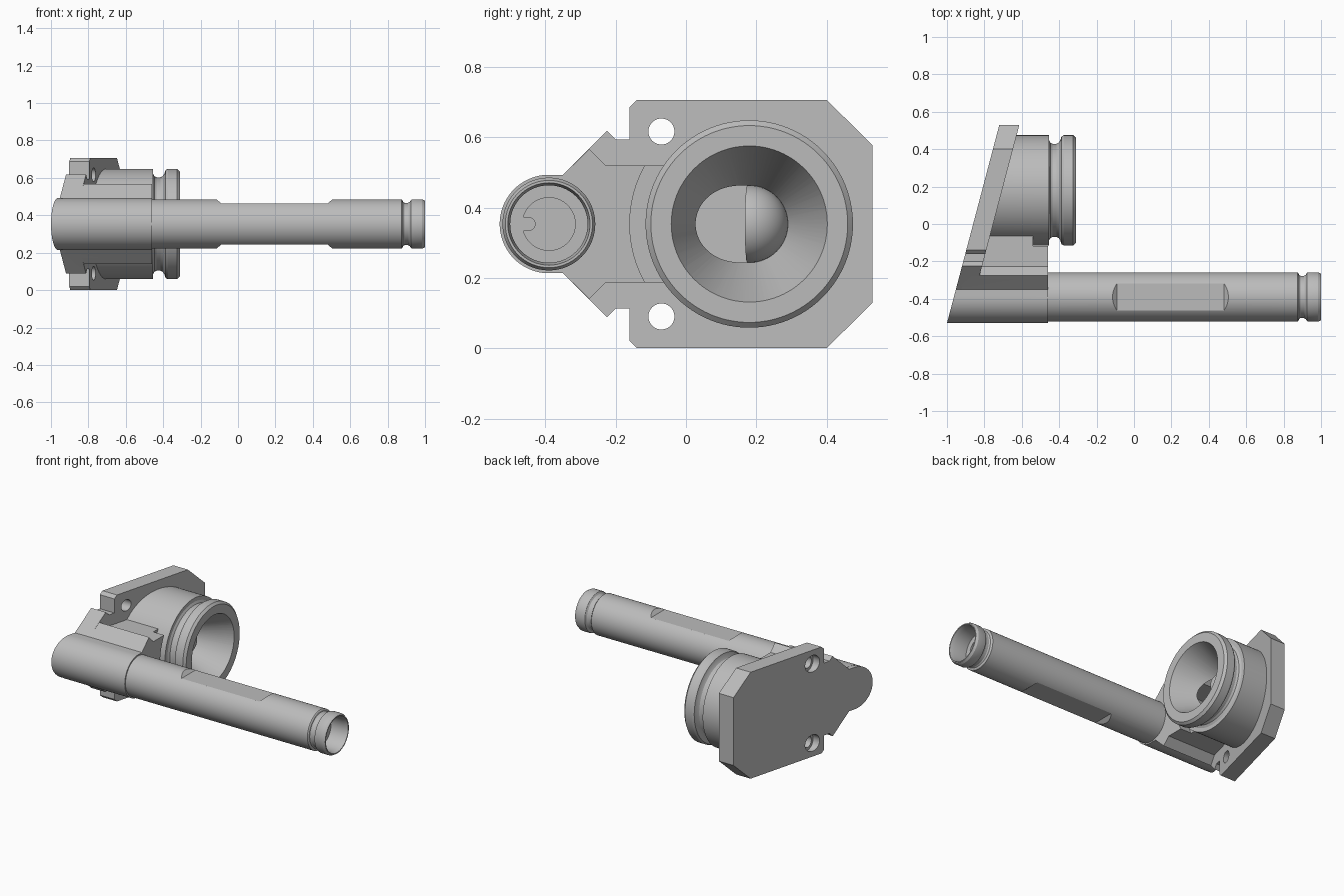
import bpy, bmesh, math
from mathutils import Vector, Matrix

cube = bpy.data.objects.get("Cube")
if cube:
    bpy.data.objects.remove(cube, do_unlink=True)

CZ = 0.3535          # height of the symmetry plane
TUBE_Y = -0.39       # tube axis
SOCKET_Y = 0.18      # socket axis
SLAB = 0.107         # slab thickness along x

grey = bpy.data.materials.new("machined grey")
grey.use_nodes = True
grey.diffuse_color = (0.5, 0.5, 0.5, 1)
grey.node_tree.nodes["Principled BSDF"].inputs["Base Color"].default_value = (0.5, 0.5, 0.5, 1)


def finish(name, bm):
    bmesh.ops.remove_doubles(bm, verts=bm.verts, dist=1e-5)
    bmesh.ops.recalc_face_normals(bm, faces=bm.faces)
    mesh = bpy.data.meshes.new(name)
    bm.to_mesh(mesh)
    bm.free()
    mesh.materials.append(grey)
    obj = bpy.data.objects.new(name, mesh)
    bpy.context.collection.objects.link(obj)
    return obj


def slanted(offset):
    return lambda y: -0.86 + 0.264 * y + offset


def flat(x):
    return lambda y: x


def prism(name, outline, back, front):
    """Extrude a (y, z) outline along x between two end surfaces."""
    bm = bmesh.new()
    a = [bm.verts.new((back(y), y, z)) for y, z in outline]
    b = [bm.verts.new((front(y), y, z)) for y, z in outline]
    bm.faces.new(a)
    bm.faces.new(b)
    for i in range(len(a)):
        j = (i + 1) % len(a)
        bm.faces.new((a[i], a[j], b[j], b[i]))
    return finish(name, bm)


def lathe(name, profile, y, z=CZ, steps=96):
    """Spin an (x, radius) profile about an axis along x."""
    bm = bmesh.new()
    vs = [bm.verts.new((x, y, z + r)) for x, r in profile]
    es = [bm.edges.new(p) for p in zip(vs, vs[1:])]
    bmesh.ops.spin(bm, geom=vs + es, cent=(0, y, z), axis=(1, 0, 0),
                   angle=math.tau, steps=steps)
    return finish(name, bm)


def rod(name, x0, x1, r, y, z=CZ, steps=96):
    return lathe(name, [(x0, 0), (x0, r), (x1, r), (x1, 0)], y, z, steps)


def arc(y, r, a0, a1, n):
    angles = [math.radians(a0 + (a1 - a0) * i / n) for i in range(n + 1)]
    return [(y + r * math.cos(a), r * math.sin(a)) for a in angles]


def mirrored(upper):
    """Close an upper half outline (y, height over centre) with its mirror."""
    lower = [(y, -h) for y, h in reversed(upper) if h > 1e-6]
    return [(y, CZ + h) for y, h in upper + lower]


def combine(target, tool, operation):
    mod = target.modifiers.new("combine", "BOOLEAN")
    mod.operation = operation
    mod.solver = "EXACT"
    mod.object = tool
    bpy.context.view_layer.objects.active = target
    bpy.ops.object.modifier_apply(modifier=mod.name)
    bpy.data.objects.remove(tool, do_unlink=True)


# Slanted mounting slab with the rounded tube end
slab_half = arc(TUBE_Y, 0.139, 180, 90, 24) + [
    (-0.35, 0.139), (-0.225, 0.265), (-0.2, 0.24), (-0.16, 0.24), (-0.16, 0.333),
    (-0.14, 0.353), (0.4, 0.353), (0.53, 0.225)]
body = prism("mounting_body", mirrored(slab_half), slanted(0), slanted(SLAB))

# Arm block between tube and socket, relieved around the socket
arm_half = arc(TUBE_Y, 0.14, 180, 90, 24) + [
    (-0.35, 0.14), (-0.275, 0.213), (-0.228, 0.166), (0.1, 0.166)]
arm = prism("arm_block", mirrored(arm_half), slanted(0.03), flat(-0.46))
combine(arm, rod("relief", -0.54, -0.2, 0.34, SOCKET_Y), "DIFFERENCE")
combine(body, arm, "UNION")

# Socket barrel, groove and flange
barrel = prism("barrel", mirrored(arc(SOCKET_Y, 0.295, 180, 0, 48)),
               slanted(0.06), flat(-0.455))
combine(body, barrel, "UNION")
flange = lathe("flange", [
    (-0.5, 0), (-0.5, 0.27), (-0.455, 0.27), (-0.447, 0.255), (-0.435, 0.249),
    (-0.415, 0.249), (-0.402, 0.256), (-0.393, 0.27), (-0.388, 0.288),
    (-0.375, 0.295), (-0.325, 0.295), (-0.31, 0.28), (-0.31, 0)], SOCKET_Y)
combine(body, flange, "UNION")

# Conical bore with a rounded floor running into a side channel
cone = lathe("cone", [(-0.3, 0), (-0.3, 0.2265), (-0.56, 0.11), (-0.56, 0)], SOCKET_Y)
combine(body, cone, "DIFFERENCE")
start, end = Vector((-0.56, SOCKET_Y, CZ)), Vector((-0.586, -0.08, CZ))
for kind in ("floor", "channel"):
    bm = bmesh.new()
    if kind == "floor":
        bmesh.ops.create_uvsphere(bm, u_segments=64, v_segments=32, radius=0.1101,
                                  matrix=Matrix.Translation(start))
    else:
        turn = (end - start).to_track_quat("Z", "Y").to_matrix().to_4x4()
        bmesh.ops.create_cone(bm, cap_ends=True, segments=64, radius1=0.11, radius2=0.11,
                              depth=(end - start).length,
                              matrix=Matrix.Translation((start + end) / 2) @ turn)
    combine(body, finish(kind, bm), "DIFFERENCE")

# Screw holes with counterbores on the back
for side in (-1, 1):
    z = CZ + side * 0.263
    combine(body, rod("screw_hole", -1.1, -0.6, 0.037, -0.07, z, 48), "DIFFERENCE")
    combine(body, rod("counterbore", -1.1, -0.845, 0.055, -0.07, z, 48), "DIFFERENCE")

# Long hollow tube with end groove and stepped bore
tube = lathe("long_tube", [
    (-0.5, 0), (-0.5, 0.132), (0.875, 0.132), (0.88, 0.127), (0.882, 0.118),
    (0.89, 0.113), (0.908, 0.113), (0.918, 0.118), (0.925, 0.129), (0.932, 0.132),
    (0.985, 0.132), (1, 0.124), (1, 0.117), (0.97, 0.11), (0.88, 0.11),
    (0.88, 0.075), (-0.4, 0.075), (-0.4, 0)], TUBE_Y)

# Wrench flats above and below, with sloped ends
for side in (-1, 1):
    bm = bmesh.new()
    rows = []
    for y in (TUBE_Y - 0.2, TUBE_Y + 0.2):
        rows.append([bm.verts.new((x, y, CZ + side * h)) for x, h in
                     ((-0.09, 0.11), (0.48, 0.11), (0.525, 0.15), (-0.135, 0.15))])
    for row in rows:
        bm.faces.new(row)
    for i in range(4):
        j = (i + 1) % 4
        bm.faces.new((rows[0][i], rows[0][j], rows[1][j], rows[1][i]))
    combine(tube, finish("flat_cutter", bm), "DIFFERENCE")

# Rounded key inside the tube bore
key_half = [(-0.475, 0.02)] + arc(-0.448, 0.02, 90, 0, 8)
key = prism("bore_key", mirrored(key_half), flat(0.5), flat(0.8795))

# Smooth shading with sharp edges kept
for obj in (body, tube, key):
    bpy.ops.object.select_all(action="DESELECT")
    obj.select_set(True)
    bpy.context.view_layer.objects.active = obj
    bpy.ops.object.shade_smooth_by_angle(angle=math.radians(25))
